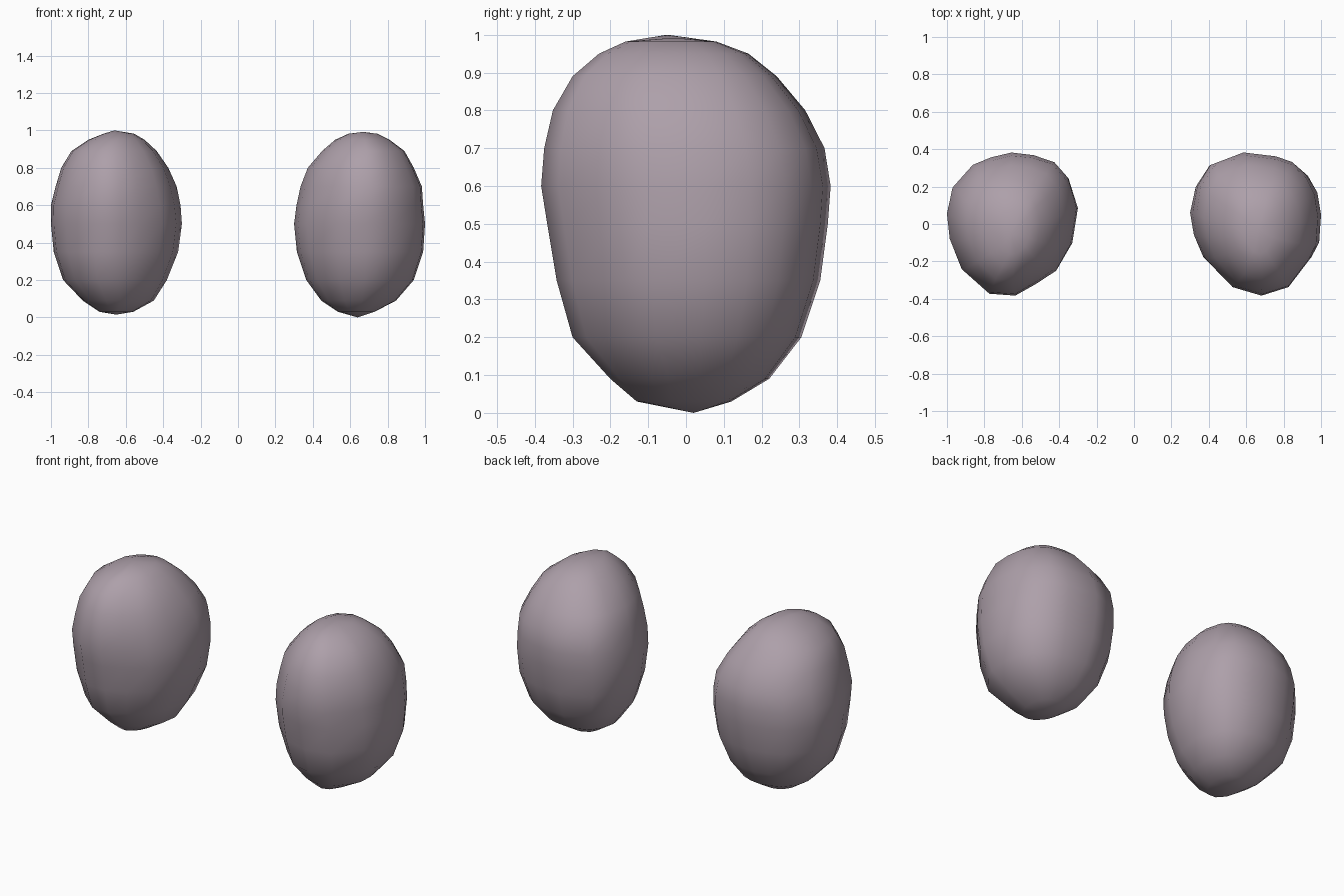
import bpy, bmesh, math

if "Cube" in bpy.data.objects:
    bpy.data.objects.remove(bpy.data.objects["Cube"])

mat = bpy.data.materials.new("mauve_stone")
mat.diffuse_color = (0.42, 0.35, 0.40, 1)
mat.use_nodes = True
mat.node_tree.nodes["Principled BSDF"].inputs["Base Color"].default_value = mat.diffuse_color

# Shared depth profile: (z, y_min, y_max) per ring
DEPTH = [(.03, -.13, .12), (.09, -.20, .22), (.20, -.30, .305), (.35, -.342, .355),
         (.50, -.367, .375), (.60, -.383, .382), (.70, -.375, .365), (.80, -.352, .315),
         (.89, -.30, .24), (.95, -.23, .165), (.982, -.16, .08)]


def pebble(name, outline, widths, bottom, top, inner):
    """Loft a rounded-triangle outline through rings of given width and depth."""
    xs, ys = zip(*outline)
    cx, hx = (max(xs) + min(xs)) / 2, (max(xs) - min(xs)) / 2
    cy, hy = (max(ys) + min(ys)) / 2, (max(ys) - min(ys)) / 2
    bm = bmesh.new()
    rings = []
    for (z, y0, y1), (x0, x1) in zip(DEPTH, widths):
        ring = []
        for px, py in outline:
            u, v = (px - cx) / hx, (py - cy) / hy
            # slight shoulder on the inner back side
            c = max(0, (u * inner * .81 + v * .58) / math.hypot(u, v))
            k = 1 + .045 * c ** 8 * math.exp(-((z - .7) / .1) ** 2)
            ring.append(bm.verts.new(((x0 + x1) / 2 + (x1 - x0) / 2 * u * k,
                                      (y0 + y1) / 2 + (y1 - y0) / 2 * v * k, z)))
        rings.append(ring)
    n = len(outline)
    lo, hi = bm.verts.new(bottom), bm.verts.new(top)
    for i in range(n):
        j = (i + 1) % n
        for a, b in zip(rings, rings[1:]):
            bm.faces.new((a[i], a[j], b[j], b[i]))
        bm.faces.new((rings[0][j], rings[0][i], lo))
        bm.faces.new((rings[-1][i], rings[-1][j], hi))
    bmesh.ops.recalc_face_normals(bm, faces=bm.faces)
    for f in bm.faces:
        f.smooth = True
    me = bpy.data.meshes.new(name)
    bm.to_mesh(me)
    bm.free()
    me.materials.append(mat)
    ob = bpy.data.objects.new(name, me)
    bpy.context.collection.objects.link(ob)


# Left stone
pebble("left_stone",
       [(-1, .06), (-.985, -.07), (-.92, -.23), (-.77, -.36), (-.63, -.37), (-.52, -.31),
        (-.41, -.24), (-.33, -.10), (-.30, .09), (-.35, .25), (-.42, .33), (-.53, .37),
        (-.65, .385), (-.76, .36), (-.86, .32), (-.97, .20)],
       [(-.74, -.56), (-.83, -.45), (-.935, -.38), (-.985, -.32), (-1, -.30), (-1, -.31),
        (-.975, -.335), (-.945, -.375), (-.89, -.435), (-.80, -.50), (-.72, -.555)],
       (-.65, .03, .015), (-.66, -.05, 1.0), 1)

# Right stone
pebble("right_stone",
       [(.30, .06), (.32, -.06), (.37, -.18), (.52, -.33), (.68, -.375), (.83, -.33),
        (.95, -.18), (.99, -.10), (1, .05), (.98, .17), (.93, .26), (.85, .33),
        (.76, .36), (.58, .38), (.40, .31), (.33, .20)],
       [(.535, .73), (.445, .845), (.365, .94), (.315, .99), (.30, 1), (.315, .99),
        (.34, .983), (.375, .94), (.45, .89), (.52, .81), (.59, .745)],
       (.64, .02, 0), (.67, -.03, .992), -1)
